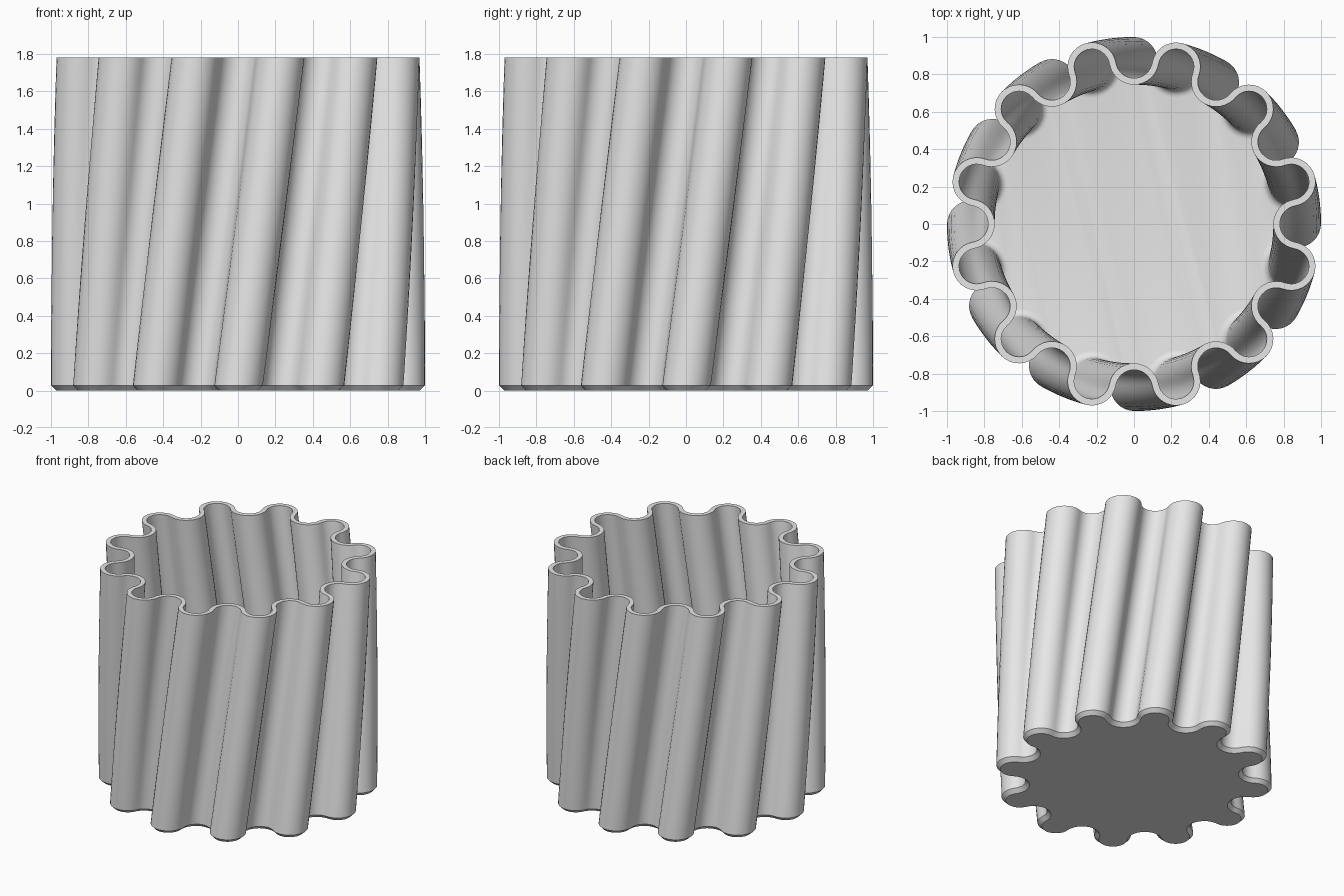
import bpy, bmesh
from math import sin, cos, pi, radians, atan2

cube = bpy.data.objects.get("Cube")
if cube:
    bpy.data.objects.remove(cube)

HEIGHT = 1.78
LOBES = 12
HALF = pi / LOBES            # angle from a lobe to the next valley
TWIST = radians(15)          # total twist from base to rim
LOBE_R, LOBE_DIST = 0.13, 0.87
VALLEY_R, VALLEY_DIST = 0.0984, 0.8784
WALL = 0.035
CHAMFER = 0.028
FLOOR = 0.04
FILLET = 0.04
ARC_STEPS = 16
LEVELS = 16


def fluted_ring(inset, z):
    """Closed outline of tangent lobe and valley arcs, twisted to height z."""
    a = atan2(VALLEY_DIST * sin(HALF), VALLEY_DIST * cos(HALF) - LOBE_DIST)
    b = a + pi - HALF
    turn = TWIST * z / HEIGHT
    points = []
    for k in range(LOBES):
        arcs = (
            (2 * k * HALF + turn, LOBE_DIST, LOBE_R - inset, -a, a),
            ((2 * k + 1) * HALF + turn, VALLEY_DIST, VALLEY_R + inset, b, 2 * pi - b),
        )
        for direction, dist, radius, start, end in arcs:
            for i in range(ARC_STEPS):
                t = direction + start + (end - start) * i / ARC_STEPS
                points.append((dist * cos(direction) + radius * cos(t),
                               dist * sin(direction) + radius * sin(t), z))
    return points


# Wall section: chamfered foot, outer wall, rim, inner wall, rounded floor edge
section = [(CHAMFER, 0)]
for i in range(LEVELS + 1):
    section.append((0, CHAMFER + (HEIGHT - CHAMFER) * i / LEVELS))
inner_base = FLOOR + FILLET
for i in range(LEVELS + 1):
    section.append((WALL, HEIGHT + (inner_base - HEIGHT) * i / LEVELS))
for i in range(1, 6):
    t = i / 5 * pi / 2
    section.append((WALL + FILLET * (1 - cos(t)), inner_base - FILLET * sin(t)))

# Loft the section rings and cap the underside and floor
bm = bmesh.new()
rings = [[bm.verts.new(p) for p in fluted_ring(inset, z)] for inset, z in section]
for low, high in zip(rings, rings[1:]):
    count = len(low)
    for i in range(count):
        j = (i + 1) % count
        bm.faces.new((low[i], low[j], high[j], high[i]))
bm.faces.new(rings[0][::-1])
bm.faces.new(rings[-1])
bmesh.ops.recalc_face_normals(bm, faces=bm.faces)

mesh = bpy.data.meshes.new("fluted_pot")
bm.to_mesh(mesh)
bm.free()
pot = bpy.data.objects.new("fluted_pot", mesh)
bpy.context.collection.objects.link(pot)

# Plain grey finish
grey = bpy.data.materials.new("light_grey")
grey.use_nodes = True
colour = (0.8, 0.8, 0.8, 1)
grey.diffuse_color = colour
grey.node_tree.nodes["Principled BSDF"].inputs["Base Color"].default_value = colour
mesh.materials.append(grey)

# Smooth flutes with crisp rim and foot
bpy.ops.object.select_all(action='DESELECT')
pot.select_set(True)
bpy.context.view_layer.objects.active = pot
bpy.ops.object.shade_smooth_by_angle(angle=radians(30))
